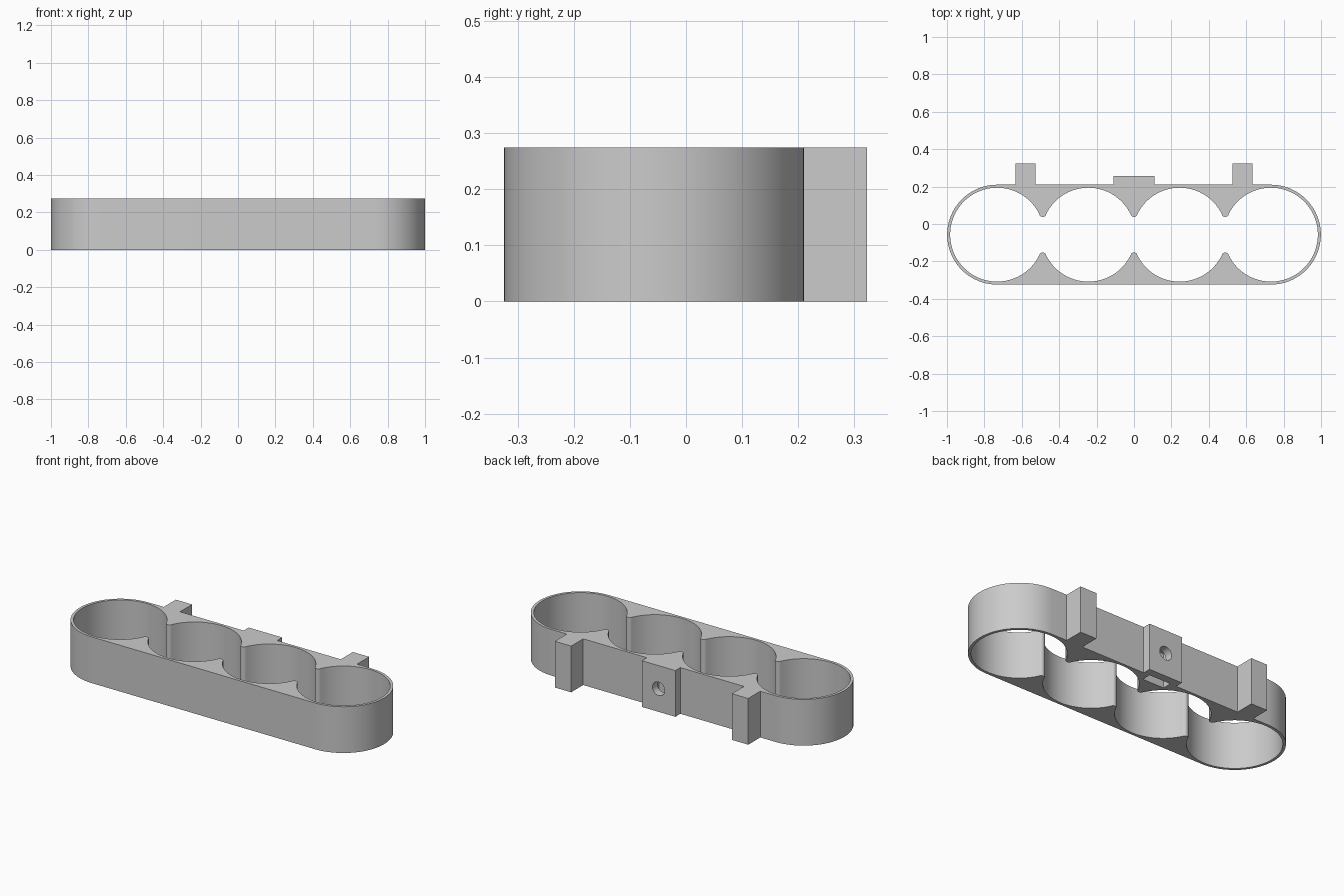
import bpy
import bmesh
from math import sin, cos, pi, atan2, hypot

if "Cube" in bpy.data.objects:
    bpy.data.objects.remove(bpy.data.objects["Cube"])

HEIGHT = 0.274
MID_Y = -0.057         # centre line of the row of cups
HALF = 0.244           # half the cup spacing
CUP_R = 0.251
OUTER_R = 0.267
FILLET = 0.0196        # rounding of the cusps between cups
CUSP_Y = 0.1146        # fillet centre above the centre line

grey = bpy.data.materials.new("plain grey")
grey.use_nodes = True
grey.diffuse_color = (0.6, 0.6, 0.6, 1)
grey.node_tree.nodes["Principled BSDF"].inputs["Base Color"].default_value = (0.6, 0.6, 0.6, 1)


def arc(cx, cy, r, start, end, steps):
    return [(cx + r * cos(start + (end - start) * i / steps),
             cy + r * sin(start + (end - start) * i / steps)) for i in range(steps + 1)]


def prism(name, outline, z0, z1):
    """Extrude a closed xy outline from z0 to z1."""
    clean = [p for i, p in enumerate(outline)
             if hypot(p[0] - outline[i - 1][0], p[1] - outline[i - 1][1]) > 1e-5]
    bm = bmesh.new()
    face = bm.faces.new([bm.verts.new((x, y, z0)) for x, y in clean])
    new = bmesh.ops.extrude_face_region(bm, geom=[face])["geom"]
    bmesh.ops.translate(bm, vec=(0, 0, z1 - z0),
                        verts=[v for v in new if isinstance(v, bmesh.types.BMVert)])
    bmesh.ops.recalc_face_normals(bm, faces=bm.faces)
    mesh = bpy.data.meshes.new(name)
    bm.to_mesh(mesh)
    bm.free()
    mesh.materials.append(grey)
    obj = bpy.data.objects.new(name, mesh)
    bpy.context.collection.objects.link(obj)
    return obj


def tab(x0, x1, y):
    """Outline of a square tab on the back wall, walked right to left."""
    back = MID_Y + OUTER_R
    return [(x1, back), (x1, y), (x0, y), (x0, back)]


# Rounded outer body with two posts and a centre block on the back
outer = arc(3 * HALF, MID_Y, OUTER_R, -pi / 2, pi / 2, 48)
outer += tab(0.527, 0.634, 0.323) + tab(-0.11, 0.11, 0.257) + tab(-0.634, -0.527, 0.323)
outer += arc(-3 * HALF, MID_Y, OUTER_R, pi / 2, 3 * pi / 2, 48)
holder = prism("cup_holder", outer, 0, HEIGHT)

# Four merged cups with rounded cusps; the lower half is the upper one turned round
t = atan2(CUSP_Y, HALF)
upper = []
for i, cx in enumerate((3 * HALF, HALF, -HALF, -3 * HALF)):
    upper += arc(cx, 0, CUP_R, 0 if i == 0 else t, pi if i == 3 else pi - t, 36)
    if i < 3:
        upper += arc(cx - HALF, CUSP_Y, FILLET, -t, t - pi, 10)
inner = [(x, y + MID_Y) for x, y in upper] + [(-x, MID_Y - y) for x, y in upper]
cups = prism("cups_cutter", inner, -0.1, HEIGHT + 0.1)

# Screw hole in the centre block
bpy.ops.mesh.primitive_cylinder_add(vertices=32, radius=0.04, depth=0.2,
                                    location=(0, 0.2, HEIGHT / 2), rotation=(pi / 2, 0, 0))
screw = bpy.context.object
screw.name = "screw_cutter"
screw.data.materials.append(grey)

# Nut slot, open below
slot = prism("nut_slot_cutter",
             [(-0.07, 0.155), (0.07, 0.155), (0.07, 0.21), (-0.07, 0.21)], -0.1, 0.205)

bpy.ops.object.select_all(action="DESELECT")
bpy.context.view_layer.objects.active = holder
holder.select_set(True)
for cutter in (cups, screw, slot):
    cutter.hide_render = True
    mod = holder.modifiers.new(cutter.name, "BOOLEAN")
    mod.operation = "DIFFERENCE"
    mod.solver = "EXACT"
    mod.object = cutter
    bpy.ops.object.modifier_apply(modifier=mod.name)
    bpy.data.objects.remove(cutter)

bpy.ops.object.shade_smooth_by_angle(angle=pi / 6)
